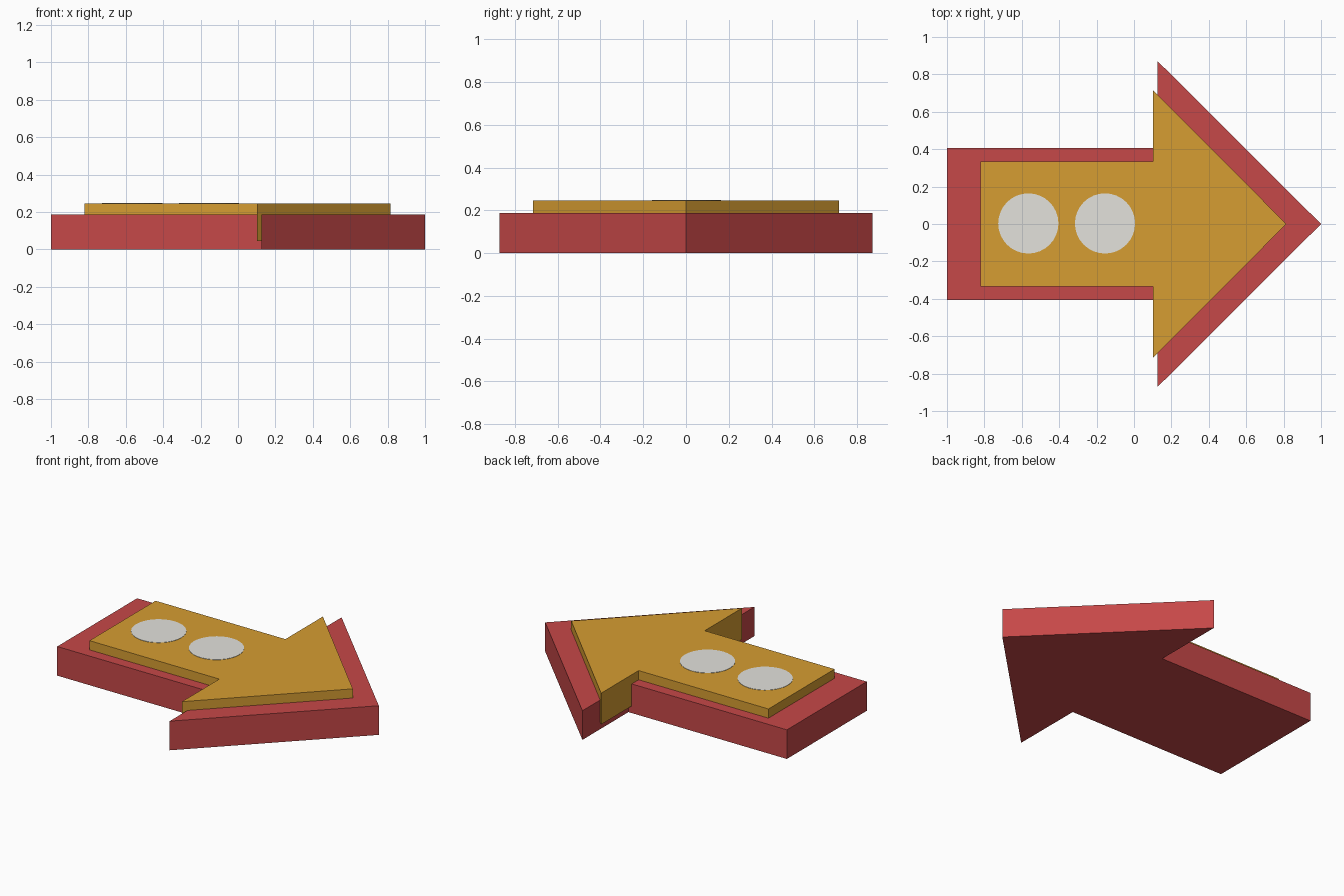
import bpy
import bmesh
import math
from mathutils import Matrix

if "Cube" in bpy.data.objects:
    bpy.data.objects.remove(bpy.data.objects["Cube"])


def material(name, rgb):
    # sRGB 0-255 to linear
    lin = [((c / 255 + 0.055) / 1.055) ** 2.4 for c in rgb]
    m = bpy.data.materials.new(name)
    m.diffuse_color = (*lin, 1)
    m.use_nodes = True
    m.node_tree.nodes["Principled BSDF"].inputs["Base Color"].default_value = m.diffuse_color
    return m


def add_object(name, bm, mat):
    bmesh.ops.recalc_face_normals(bm, faces=bm.faces)
    mesh = bpy.data.meshes.new(name)
    bm.to_mesh(mesh)
    bm.free()
    mesh.materials.append(mat)
    obj = bpy.data.objects.new(name, mesh)
    bpy.context.collection.objects.link(obj)
    return obj


def arrow(name, tail, neck, tip, shaft, head, z0, z1, mat):
    """Arrow outline pointing along +x, mirrored over y and extruded upward."""
    half = [(tail, shaft), (neck, shaft), (neck, head)]
    outline = half + [(tip, 0)] + [(x, -y) for x, y in reversed(half)]
    bm = bmesh.new()
    face = bm.faces.new([bm.verts.new((x, y, z0)) for x, y in outline])
    top = bmesh.ops.extrude_face_region(bm, geom=[face])["geom"]
    verts = [v for v in top if isinstance(v, bmesh.types.BMVert)]
    bmesh.ops.translate(bm, verts=verts, vec=(0, 0, z1 - z0))
    return add_object(name, bm, mat)


def disc(name, x, radius, z0, z1, mat):
    bm = bmesh.new()
    bmesh.ops.create_cone(bm, cap_ends=True, segments=32, radius1=radius,
                          radius2=radius, depth=z1 - z0,
                          matrix=Matrix.Translation((x, 0.003, (z0 + z1) / 2)))
    return add_object(name, bm, mat)


red = material("red", (198, 72, 72))
gold = material("gold", (214, 157, 50))
grey = material("light grey", (227, 226, 220))

# Thick lower arrow and the smaller arrow sunk into it
arrow("base_arrow", -1.0, 0.125, 1.0, 0.405, 0.872, 0.0, 0.187, red)
arrow("top_arrow", -0.82, 0.102, 0.815, 0.335, 0.715, 0.045, 0.246, gold)

# Two round plates on the shaft
for i, x in enumerate((-0.565, -0.155)):
    disc(f"round_plate_{i + 1}", x, 0.161, 0.241, 0.248, grey)
